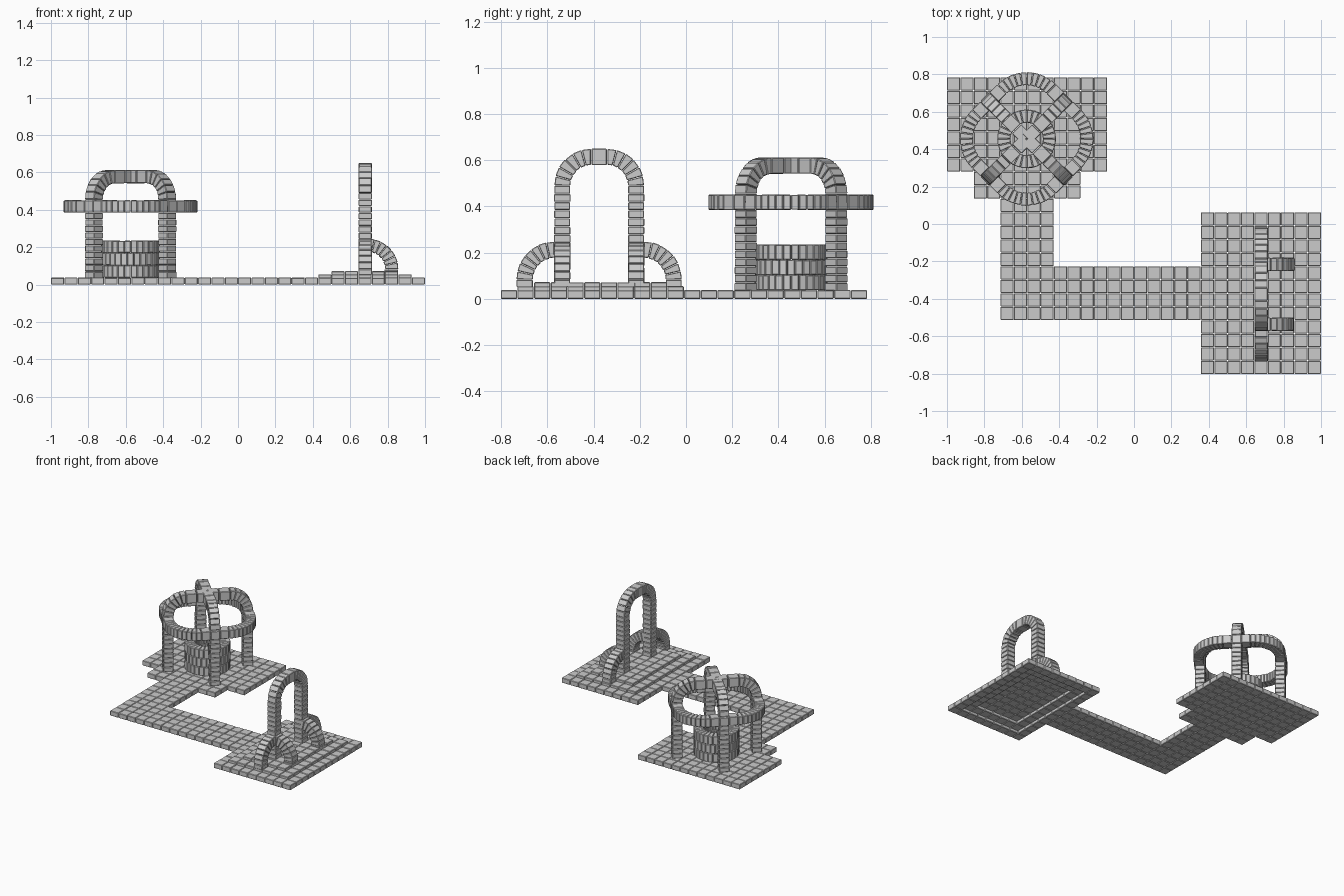
import bpy, bmesh, math, random
from mathutils import Vector

if "Cube" in bpy.data.objects:
    bpy.data.objects.remove(bpy.data.objects["Cube"])

random.seed(4)
PX, PY = 1 / 14, 0.0722          # tile pitch
Y0 = -0.803                      # front edge of the tile grid
T = 0.035                        # half thickness of a stone
HEX = [(0, 1, 2, 3), (7, 6, 5, 4), (0, 4, 5, 1), (1, 5, 6, 2), (2, 6, 7, 3), (3, 7, 4, 0)]


def hexahedron(bm, corners):
    vs = [bm.verts.new(c) for c in corners]
    for f in HEX:
        bm.faces.new([vs[i] for i in f])


def finish(bm, name):
    bmesh.ops.recalc_face_normals(bm, faces=bm.faces)
    me = bpy.data.meshes.new(name)
    bm.to_mesh(me)
    bm.free()
    ob = bpy.data.objects.new(name, me)
    bpy.context.collection.objects.link(ob)
    bev = ob.modifiers.new("chipped_edges", 'BEVEL')
    bev.width, bev.segments = 0.003, 1
    return ob


def stones(bm, path, place, width=T, gap=0.03):
    """Lay one wedge-shaped stone between each pair of path stations (position, outward normal)."""
    for (p, n), (q, m) in zip(path, path[1:]):
        t, w = T + random.uniform(-.001, .001), width + random.uniform(-.001, .001)
        corners = []
        for s in (gap, 1 - gap):
            c, k = p.lerp(q, s), n.lerp(m, s).normalized()
            for a, b in ((-1, -1), (1, -1), (1, 1), (-1, 1)):
                e = c + k * t * a
                corners.append(place(e.x, e.y, w * b))
        hexahedron(bm, corners)


def line(a, b, n, count):
    a, b, n = Vector(a), Vector(b), Vector(n)
    return [(a.lerp(b, i / count), n) for i in range(count + 1)]


def arc(c, r, a0, a1, count):
    out = []
    for i in range(count + 1):
        a = math.radians(a0 + (a1 - a0) * i / count)
        n = Vector((math.cos(a), math.sin(a)))
        out.append((Vector(c) + n * r, n))
    return out


def upright(ox, oy, angle):
    """Map path (u, v) onto a vertical plane turned about z."""
    c, s = math.cos(angle), math.sin(angle)
    return lambda u, v, w: (ox + u * c - w * s, oy + u * s + w * c, v)


def arch(bm, place, base, spring, flat, r, leg_count, flat_count):
    h = flat + r
    for part in (line((h, base), (h, spring), (1, 0), leg_count),
                 arc((flat, spring), r, 0, 90, 6),
                 line((flat, spring + r), (-flat, spring + r), (0, 1), flat_count),
                 arc((-flat, spring), r, 90, 180, 6),
                 line((-h, spring), (-h, base), (-1, 0), leg_count)):
        stones(bm, part, place)


# paving: union of tile rectangles (columns, rows), gate pad stepped up twice
tiles = {}
for i0, i1, j0, j1, level in ((0, 12, 15, 22, 0), (2, 10, 13, 15, 0), (4, 8, 4, 13, 0),
                              (4, 19, 4, 8, 0), (19, 28, 0, 12, 0),
                              (20, 27, 1, 11, 1), (21, 26, 2, 10, 2)):
    for i in range(i0, i1):
        for j in range(j0, j1):
            tiles[i, j] = level
bm = bmesh.new()
for (i, j), level in tiles.items():
    x, y, z = -1 + (i + .5) * PX, Y0 + (j + .5) * PY, level * 0.017
    hx, hy = PX * .488, PY * .488
    top = 0.037 + random.uniform(-.001, .001)
    hexahedron(bm, [(x + a * hx, y + b * hy, z + c) for c in (0, top)
                    for a, b in ((-1, -1), (1, -1), (1, 1), (-1, 1))])
finish(bm, "paving_tiles")

# tall gate arch
GX, GY = 0.68, -0.376
bm = bmesh.new()
arch(bm, upright(GX, GY, math.pi / 2), 0.066, 0.49, 0.035, 0.125, 12, 1)
finish(bm, "gate_arch")

# quarter-arch buttresses: outward and backward from each gate leg
bm = bmesh.new()
for s in (-1, 1):
    side = upright(GX, GY + s * 0.193, s * math.pi / 2)
    stones(bm, line((0.13, 0.05), (0.13, 0.083), (1, 0), 1), side)
    stones(bm, arc((0, 0.083), 0.13, 0, 90, 7), side)
    back = upright(GX + 0.015, GY + s * 0.16, 0)
    stones(bm, line((0.125, 0.05), (0.125, 0.083), (1, 0), 1), back)
    stones(bm, arc((0, 0.083), 0.127, 0, 90, 7), back)
finish(bm, "gate_buttresses")

# crossed arches over the well
WX, WY = -0.574, 0.455
bm = bmesh.new()
for k in (1, 3):
    arch(bm, upright(WX, WY, k * math.pi / 4), 0.035, 0.455, 0.155, 0.122, 12, 4)
finish(bm, "well_canopy_arches")

# horizontal rounded-square ring tying the posts
bm = bmesh.new()
f, r = 0.097, 0.185
for k in range(4):
    a = math.radians(45 + 90 * k)
    c, s = math.cos(a), math.sin(a)
    flat_map = lambda u, v, w: (WX + u * c - v * s, WY + u * s + v * c, 0.418 + w * 0.93)
    stones(bm, line((f + r, -f), (f + r, f), (1, 0), 3), flat_map)
    stones(bm, arc((f, f), r, 0, 90, 10), flat_map)
finish(bm, "well_canopy_ring")

# three staggered courses of the round well
bm = bmesh.new()
for k in range(3):
    z = 0.07 + k * 0.066
    stones(bm, arc((0, 0), 0.122, k * 6.4, 360 + k * 6.4, 28),
           lambda u, v, w: (WX + u, WY + v, z + w * 0.93))
finish(bm, "well_wall")
